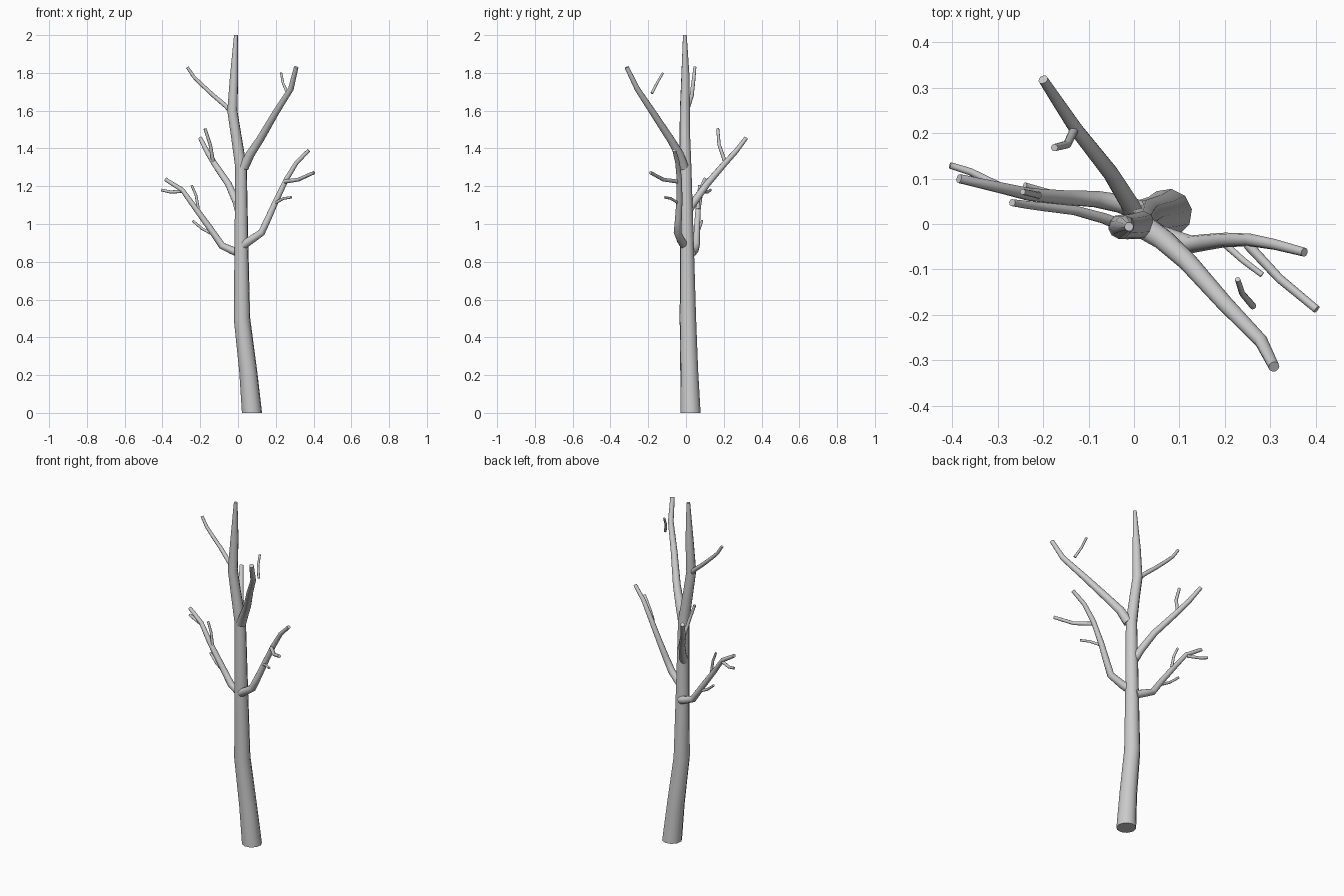
import bpy, bmesh, math
from mathutils import Vector

SIDES = 10


def limb(name, points, r0, r1, radii=None, flat_base=False):
    """Tapered capped tube through the points, thinning from r0 to r1."""
    pts = [Vector(p) for p in points]
    n = len(pts)
    bm = bmesh.new()
    rings = []
    tan = [(pts[min(i + 1, n - 1)] - pts[max(i - 1, 0)]).normalized() for i in range(n)]
    if flat_base:
        tan[0] = Vector((0, 0, 1))
    side = tan[0].orthogonal().normalized()
    for i, (p, t) in enumerate(zip(pts, tan)):
        if i:
            side = (tan[i - 1].rotation_difference(t) @ side).normalized()
        up = t.cross(side)
        r = radii[i] if radii else r0 + (r1 - r0) * i / (n - 1)
        rings.append([bm.verts.new(p + r * (math.cos(a) * side + math.sin(a) * up))
                      for a in (2 * math.pi * k / SIDES for k in range(SIDES))])
    for a, b in zip(rings, rings[1:]):
        for k in range(SIDES):
            j = (k + 1) % SIDES
            bm.faces.new((a[k], a[j], b[j], b[k]))
    bm.faces.new(rings[0][::-1])
    bm.faces.new(rings[-1])
    me = bpy.data.meshes.new(name)
    bm.to_mesh(me)
    bm.free()
    ob = bpy.data.objects.new(name, me)
    bpy.context.collection.objects.link(ob)
    bpy.ops.object.select_all(action='DESELECT')
    ob.select_set(True)
    bpy.context.view_layer.objects.active = ob
    bpy.ops.object.shade_smooth_by_angle(angle=math.radians(45))
    return ob


# Trunk, leaning at the foot and tapering to the tip
limb("trunk", [(.074, .024, 0), (.054, .017, .22), (.021, .01, .5), (.018, .005, .89),
               (.016, -.002, 1.3), (-.01, -.006, 1.47), (-.03, -.006, 1.6),
               (-.021, -.003, 1.78), (-.011, -.006, 2)], 0, 0,
     radii=[.054, .048, .044, .037, .031, .028, .027, .022, .01], flat_base=True)

# Main branches
limb("branch_low_right", [(.03, -.01, .89), (.06, -.025, .91), (.125, -.045, .955),
                          (.16, -.04, 1.03), (.2, -.035, 1.12), (.255, -.035, 1.235),
                          (.31, -.045, 1.325), (.375, -.062, 1.39)], .024, .01)
limb("branch_low_left", [(.01, .03, .845), (-.03, .045, .86), (-.085, .055, .885),
                         (-.15, .058, .98), (-.23, .065, 1.09), (-.295, .08, 1.18),
                         (-.385, .1, 1.237)], .023, .01)
limb("branch_back", [(.005, .01, 1.07), (-.01, .045, 1.12), (-.05, .11, 1.21),
                     (-.125, .205, 1.32), (-.165, .265, 1.385), (-.2, .318, 1.455)],
     .023, .011)
limb("branch_front", [(.03, -.012, 1.3), (.065, -.035, 1.37), (.118, -.083, 1.45),
                      (.2, -.175, 1.59), (.28, -.258, 1.715), (.308, -.314, 1.83)],
     .027, .012)
limb("branch_top_left", [(-.04, .002, 1.6), (-.065, .012, 1.625), (-.13, .03, 1.68),
                         (-.2, .038, 1.745), (-.235, .042, 1.78), (-.268, .047, 1.83)],
     .013, .008)

# Twigs: start, bend, tip and radius
twigs = {
    "low_right_outer": ([(.25, -.045, 1.225), (.32, -.12, 1.235), (.402, -.188, 1.272)], .011),
    "low_right_inner": ([(.195, -.04, 1.11), (.24, -.08, 1.135), (.282, -.112, 1.141)], .008),
    "low_left_outer": ([(-.3, .085, 1.172), (-.36, .115, 1.17), (-.405, .129, 1.18)], .009),
    "low_left_upper": ([(-.21, .063, 1.08), (-.222, .066, 1.15), (-.245, .071, 1.205)], .008),
    "low_left_lower": ([(-.145, .06, .952), (-.19, .07, .975), (-.24, .085, 1.017)], .008),
    "back_upright": ([(-.13, .21, 1.32), (-.147, .175, 1.42), (-.175, .168, 1.505)], .01),
    "front_loose": ([(.262, -.181, 1.692), (.238, -.153, 1.747), (.228, -.122, 1.8)], .0075),
}
for name, (pts, r) in twigs.items():
    limb("twig_" + name, pts, r, r * .8)
